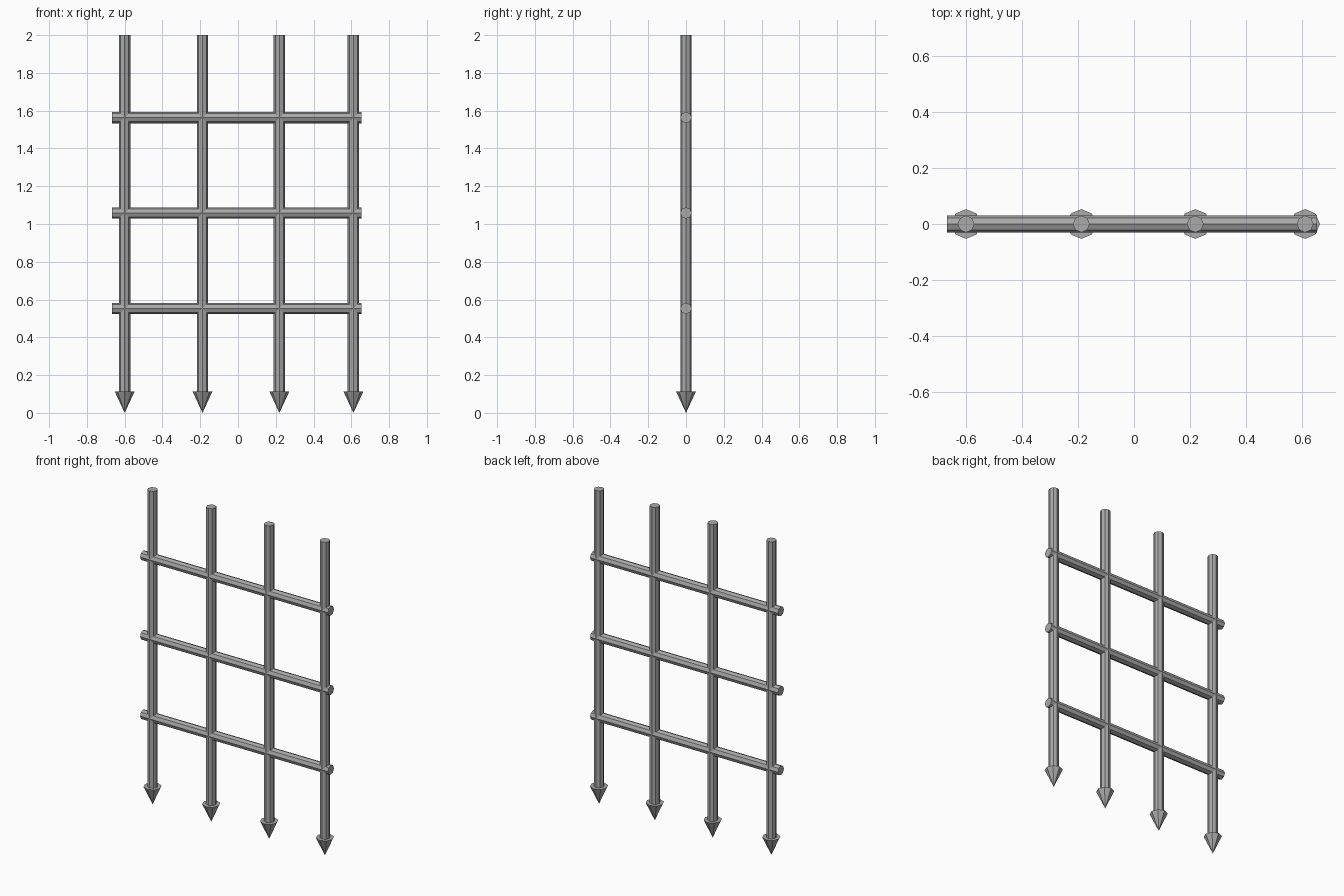
import bpy
from math import pi

cube = bpy.data.objects.get("Cube")
if cube:
    bpy.data.objects.remove(cube, do_unlink=True)

SIDES = 8
BAR_R = 0.03
TIP_R, TIP_H = 0.053, 0.114

iron = bpy.data.materials.new("iron grey")
iron.use_nodes = True
colour = (0.4, 0.4, 0.4, 1)
iron.diffuse_color = colour
iron.node_tree.nodes["Principled BSDF"].inputs["Base Color"].default_value = colour


def finish(name):
    ob = bpy.context.object
    ob.name = name
    ob.data.materials.append(iron)


def bar(name, length, location, rotation=(0, 0, 0)):
    bpy.ops.mesh.primitive_cylinder_add(vertices=SIDES, radius=BAR_R, depth=length,
                                        location=location, rotation=rotation)
    finish(name)


# Upright bars, each ending in a downward spike
for i, x in enumerate((-0.6, -0.188, 0.219, 0.611), 1):
    bar(f"upright_bar_{i}", 2 - TIP_H, (x, 0, 1 + TIP_H / 2))
    bpy.ops.mesh.primitive_cone_add(vertices=SIDES, radius1=0, radius2=TIP_R,
                                    depth=TIP_H, location=(x, 0, TIP_H / 2))
    finish(f"spike_{i}")

# Horizontal crossbars
for i, z in enumerate((0.553, 1.058, 1.563), 1):
    bar(f"crossbar_{i}", 1.32, (-0.007, 0, z), (0, pi / 2, 0))
